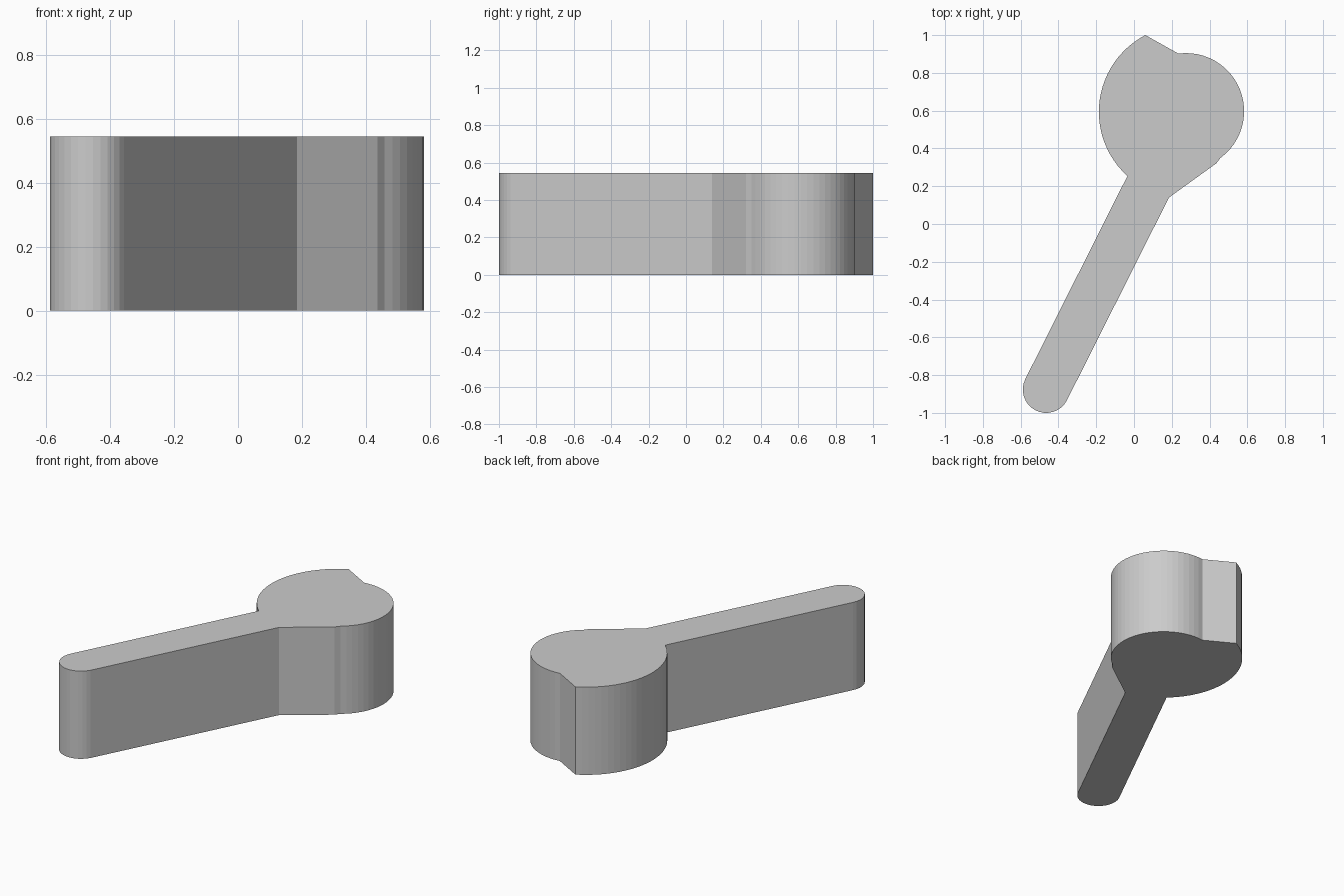
import bpy, bmesh
from math import atan2, cos, sin, pi
from mathutils import Vector

if "Cube" in bpy.data.objects:
    bpy.data.objects.remove(bpy.data.objects["Cube"])

HEIGHT = 0.545


def arc(a, b, c, steps):
    """Points on the circle running from a through b to c."""
    a, b, c = Vector(a), Vector(b), Vector(c)
    u, v = b - a, c - a
    d = 2 * (u.x * v.y - u.y * v.x)
    o = a + Vector((v.y * u.length_squared - u.y * v.length_squared,
                    u.x * v.length_squared - v.x * u.length_squared)) / d
    r = (a - o).length
    start = atan2(a.y - o.y, a.x - o.x)
    sweep = (atan2(c.y - o.y, c.x - o.x) - start) % (2 * pi)
    if d < 0:
        sweep -= 2 * pi
    return [(o.x + r * cos(start + sweep * i / steps),
             o.y + r * sin(start + sweep * i / steps)) for i in range(steps + 1)]


# Outline, counter-clockwise: handle end, neck, right lobe, notch, left lobe
outline = arc((-0.575, -0.82), (-0.465, -1.0), (-0.357, -0.937), 16)
outline += [(0.185, 0.14), (0.437, 0.322)]
outline += arc((0.458, 0.35), (0.583, 0.6), (0.235, 0.902), 24)
outline += arc((0.06, 1.0), (-0.186, 0.605), (-0.035, 0.254), 24)

# Extruded lever
bm = bmesh.new()
base = bm.faces.new([bm.verts.new((x, y, 0)) for x, y in outline])
top = bmesh.ops.extrude_face_region(bm, geom=[base], use_keep_orig=True)
bmesh.ops.translate(bm, vec=(0, 0, HEIGHT),
                    verts=[g for g in top["geom"] if isinstance(g, bmesh.types.BMVert)])
bmesh.ops.recalc_face_normals(bm, faces=bm.faces)
mesh = bpy.data.meshes.new("lever")
bm.to_mesh(mesh)
bm.free()
lever = bpy.data.objects.new("lever", mesh)
bpy.context.collection.objects.link(lever)
